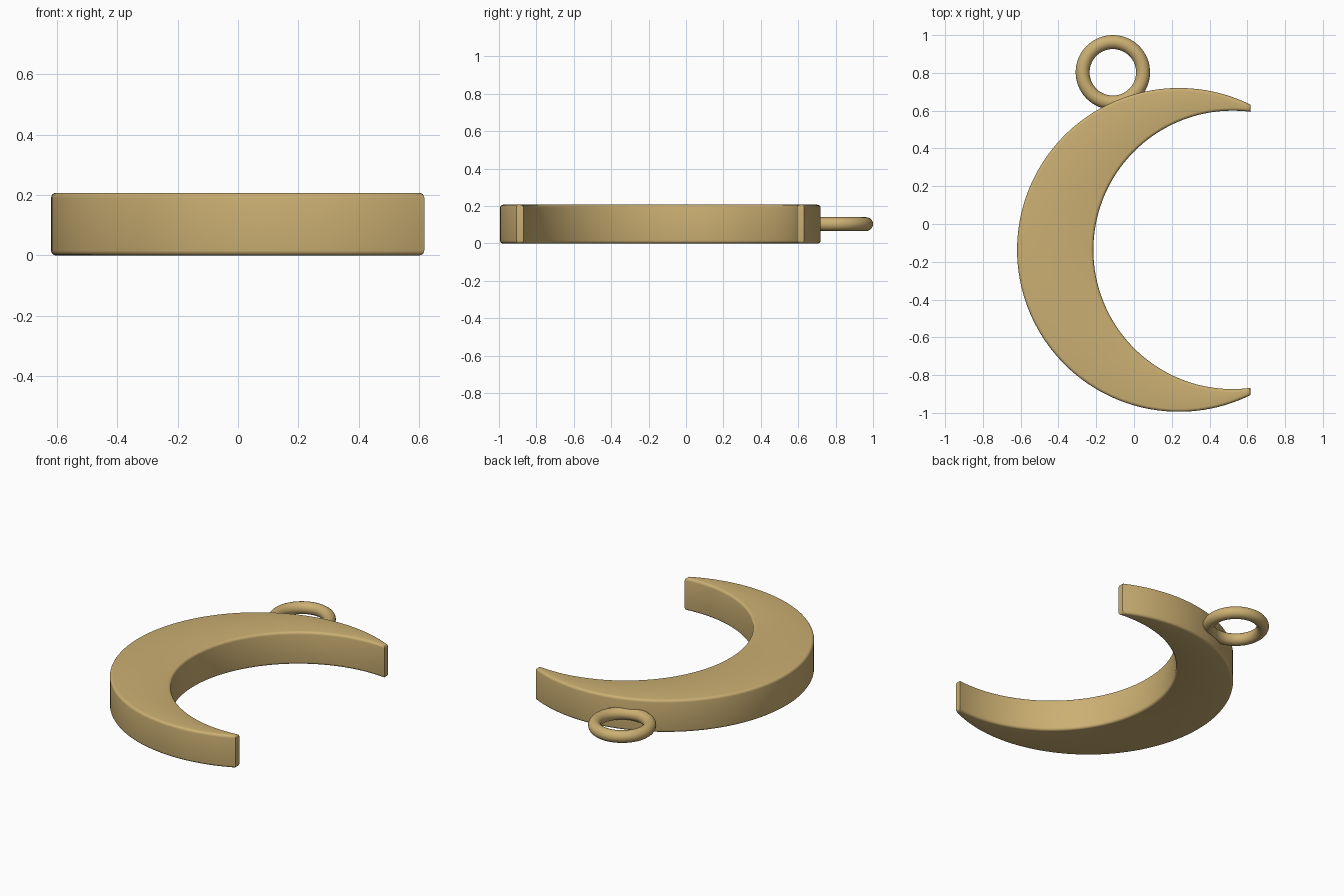
import bpy, bmesh
from math import acos, cos, sin, pi, radians

cube = bpy.data.objects.get("Cube")
if cube:
    bpy.data.objects.remove(cube, do_unlink=True)

gold = bpy.data.materials.new("warm gold")
gold.use_nodes = True
colour = (0.60, 0.43, 0.17, 1)
gold.diffuse_color = colour
gold.node_tree.nodes["Principled BSDF"].inputs["Base Color"].default_value = colour

HEIGHT = 0.207
TIP_X = 0.617
CENTRE_Y = -0.137
STEPS = 96


def arc(cx, radius):
    """Points of a left-opening arc from the upper to the lower tip."""
    start = acos((TIP_X - cx) / radius)
    sweep = 2 * pi - 2 * start
    return [(cx + radius * cos(start + sweep * i / STEPS),
             CENTRE_Y + radius * sin(start + sweep * i / STEPS))
            for i in range(STEPS + 1)]


def finish(obj):
    obj.data.materials.append(gold)
    bpy.ops.object.select_all(action='DESELECT')
    obj.select_set(True)
    bpy.context.view_layer.objects.active = obj
    bpy.ops.object.shade_smooth_by_angle(angle=radians(40))


# Crescent: strips between the outer and inner arcs, raised to full height
bm = bmesh.new()
outer, inner = arc(0.238, 0.857), arc(0.522, 0.737)
rows = [[bm.verts.new((x, y, z)) for x, y in line]
        for z in (0, HEIGHT) for line in (outer, inner)]
low_out, low_in, top_out, top_in = rows
loop = [low_out, low_in, top_in, top_out]
for a, b in zip(loop, loop[1:] + loop[:1]):
    for i in range(STEPS):
        bm.faces.new((a[i], a[i + 1], b[i + 1], b[i]))
for end in (0, -1):
    bm.faces.new([row[end] for row in loop])
bmesh.ops.recalc_face_normals(bm, faces=bm.faces)

# Rounded upper and lower rims
rims = [e for e in bm.edges
        if abs(e.verts[0].co.z - e.verts[1].co.z) < 0.001
        and e.calc_face_angle(0) > 1]
bmesh.ops.bevel(bm, geom=rims, offset=0.016, segments=4, profile=0.5,
                affect='EDGES', clamp_overlap=False)
mesh = bpy.data.meshes.new("crescent")
bm.to_mesh(mesh)
bm.free()
crescent = bpy.data.objects.new("crescent", mesh)
bpy.context.collection.objects.link(crescent)
finish(crescent)

# Hanging ring, sunk into the outer wall
bpy.ops.mesh.primitive_torus_add(
    location=(-0.112, 0.803, HEIGHT / 2), major_radius=0.16, minor_radius=0.037,
    major_segments=64, minor_segments=24)
ring = bpy.context.object
ring.name = "hanging_ring"
finish(ring)
